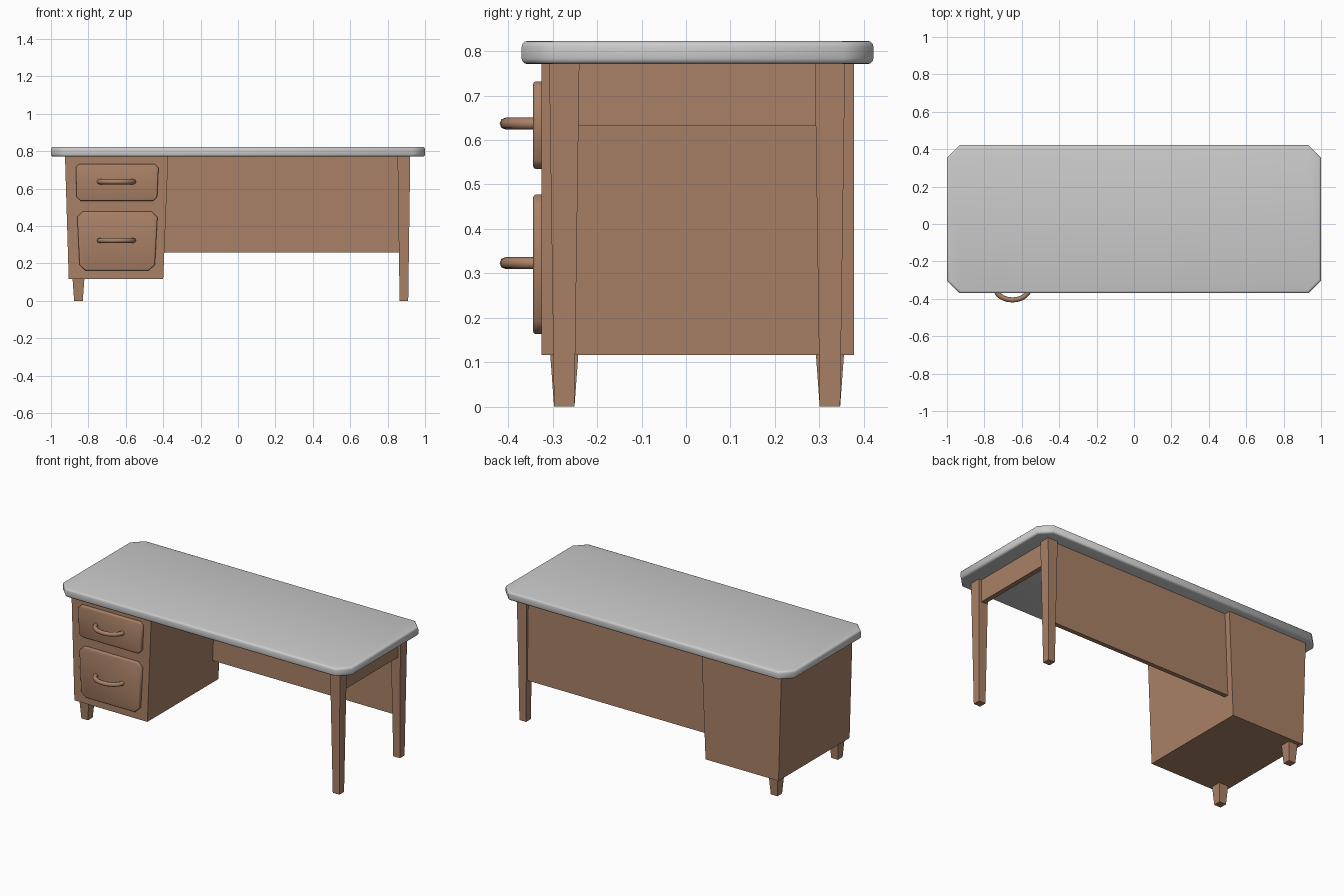
import bpy, bmesh, math

if "Cube" in bpy.data.objects:
    bpy.data.objects.remove(bpy.data.objects["Cube"])

wood = bpy.data.materials.new("wood")
wood.diffuse_color = (0.40, 0.22, 0.135, 1)
wood.use_nodes = True
wood.node_tree.nodes["Principled BSDF"].inputs["Base Color"].default_value = wood.diffuse_color


def finish(name, bm, mat=wood):
    bmesh.ops.recalc_face_normals(bm, faces=bm.faces)
    me = bpy.data.meshes.new(name)
    bm.to_mesh(me)
    bm.free()
    ob = bpy.data.objects.new(name, me)
    bpy.context.collection.objects.link(ob)
    if mat:
        me.materials.append(mat)
    return ob


def loft(name, lower, upper, mat=wood):
    """Closed solid between two matching outlines."""
    bm = bmesh.new()
    a = [bm.verts.new(p) for p in lower]
    b = [bm.verts.new(p) for p in upper]
    n = len(a)
    bm.faces.new(a[::-1])
    bm.faces.new(b)
    for i in range(n):
        j = (i + 1) % n
        bm.faces.new((a[i], a[j], b[j], b[i]))
    return finish(name, bm, mat)


def rect(x0, x1, y0, y1, z):
    return [(x0, y0, z), (x1, y0, z), (x1, y1, z), (x0, y1, z)]


def chamfer(poly, d):
    """Cut every corner of a 2D outline at distance d."""
    out = []
    for i, (x, y) in enumerate(poly):
        for px, py in (poly[i - 1], poly[(i + 1) % len(poly)]):
            l = math.hypot(px - x, py - y)
            out.append((x + (px - x) * d / l, y + (py - y) * d / l))
    return out


def bevel(ob, width, segments):
    m = ob.modifiers.new("bevel", 'BEVEL')
    m.width, m.segments, m.limit_method = width, segments, 'ANGLE'
    m.angle_limit = math.radians(60)
    for p in ob.data.polygons:
        p.use_smooth = True


# table top with cut corners and soft rim
outline = chamfer([(-1, -0.37), (1, -0.37), (1, 0.422), (-1, 0.422)], 0.067)
top = loft("table_top", [(x, y, 0.771) for x, y in outline],
           [(x, y, 0.823) for x, y in outline], None)
bevel(top, 0.013, 3)

# tapered drawer cabinet
loft("drawer_cabinet", rect(-0.905, -0.4, -0.325, 0.378, 0.116),
     rect(-0.925, -0.373, -0.325, 0.378, 0.775))

# tapered legs: long ones on the right, short feet under the cabinet
for side, yc in (("front", -0.274), ("back", 0.324)):
    for name, xc, h in (("leg", 0.887, 0.775), ("foot", -0.853, 0.13)):
        b, t = (0.023, 0.034) if name == "leg" else (0.023, 0.0325)
        loft(f"{side}_{name}", rect(xc - b, xc + b, yc - b, yc + b, 0),
             rect(xc - t, xc + t, yc - t, yc + t, h))

# back panel and side rail
loft("back_panel", rect(-0.41, 0.88, 0.312, 0.34, 0.258),
     rect(-0.41, 0.88, 0.312, 0.34, 0.775))
loft("side_rail", rect(0.872, 0.902, -0.26, 0.31, 0.632),
     rect(0.872, 0.902, -0.26, 0.31, 0.775))

# drawer fronts with bow handles
drawers = (("upper", 0.535, 0.732, (-0.862, -0.433), (-0.868, -0.424), 0.637, 0.02),
           ("lower", 0.163, 0.477, (-0.846, -0.446), (-0.861, -0.429), 0.323, 0.03))
for name, z0, z1, lo, hi, hz, cut in drawers:
    prof = chamfer([(lo[0], z0), (lo[1], z0), (hi[1], z1), (hi[0], z1)], cut)
    front = loft(f"{name}_drawer_front", [(x, -0.315, z) for x, z in prof],
                 [(x, -0.344, z) for x, z in prof])
    bevel(front, 0.006, 2)

    cu = bpy.data.curves.new("bow", 'CURVE')
    cu.dimensions = '3D'
    cu.bevel_depth, cu.bevel_resolution = 0.0135, 2
    sp = cu.splines.new('POLY')
    sp.points.add(12)
    for i, p in enumerate(sp.points):
        a = math.pi * i / 12
        p.co = (-0.65 + 0.092 * math.cos(a), -0.338 - 0.068 * math.sin(a), hz, 1)
    cu.materials.append(wood)
    handle = bpy.data.objects.new(f"{name}_handle", cu)
    bpy.context.collection.objects.link(handle)
